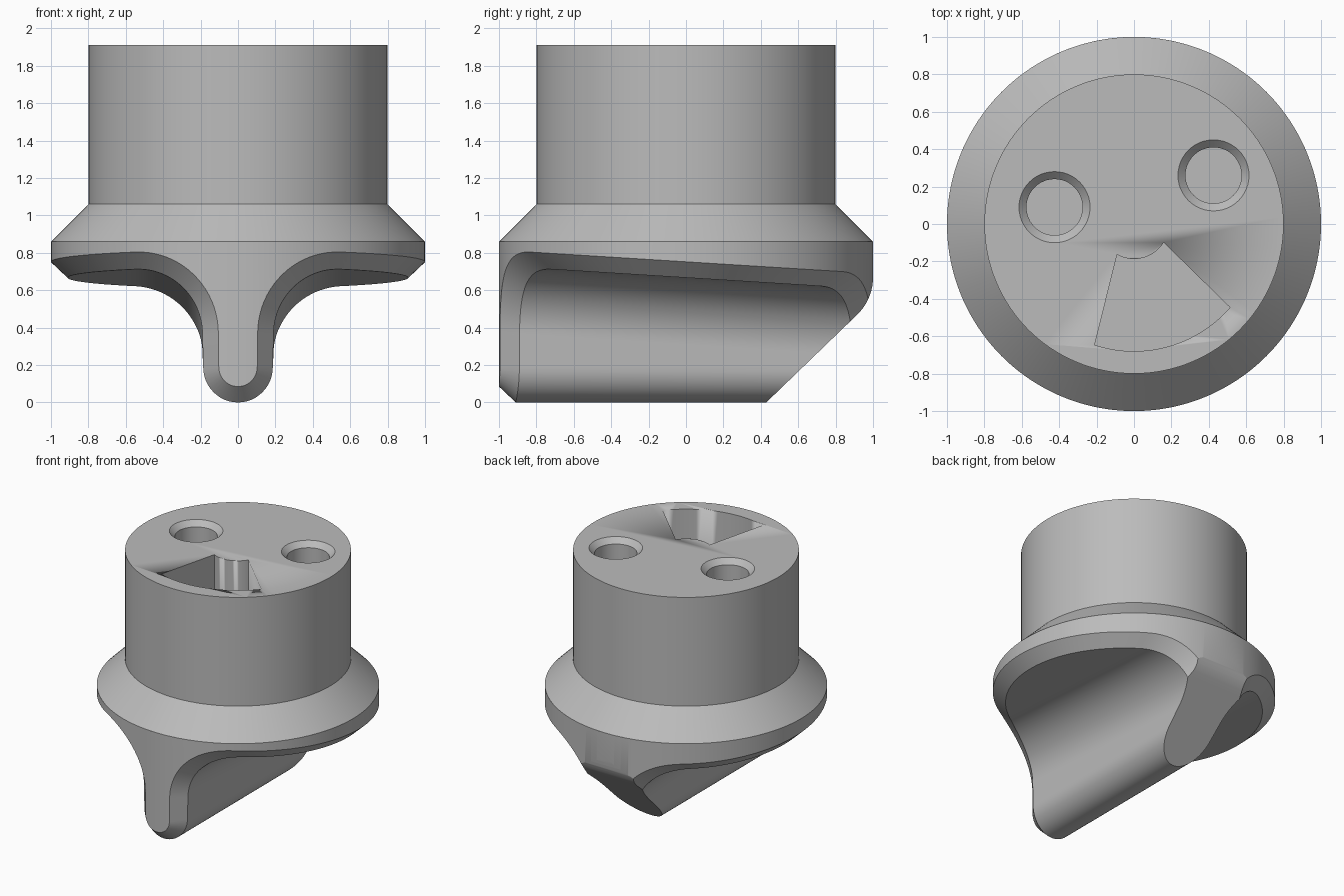
import bpy, bmesh
from math import sin, cos, asin, sqrt, pi, radians
from mathutils import Vector

if "Cube" in bpy.data.objects:
    bpy.data.objects.remove(bpy.data.objects["Cube"])

grey = bpy.data.materials.new("satin_grey")
grey.use_nodes = True
grey.diffuse_color = (0.5, 0.5, 0.5, 1)
grey.node_tree.nodes["Principled BSDF"].inputs["Base Color"].default_value = (0.5, 0.5, 0.5, 1)


def finish(bm, name, smooth=True):
    bmesh.ops.recalc_face_normals(bm, faces=bm.faces)
    mesh = bpy.data.meshes.new(name)
    bm.to_mesh(mesh)
    bm.free()
    mesh.materials.append(grey)
    ob = bpy.data.objects.new(name, mesh)
    bpy.context.collection.objects.link(ob)
    if smooth:
        bpy.ops.object.select_all(action='DESELECT')
        ob.select_set(True)
        bpy.context.view_layer.objects.active = ob
        bpy.ops.object.shade_smooth_by_angle(angle=radians(25))
    return ob


def stack(loops, name, smooth=True):
    """Closed solid from a stack of matching point loops."""
    bm = bmesh.new()
    rings = [[bm.verts.new(p) for p in loop] for loop in loops]
    n = len(rings[0])
    for a, b in zip(rings, rings[1:]):
        for i in range(n):
            bm.faces.new((a[i], a[(i + 1) % n], b[(i + 1) % n], b[i]))
    bm.faces.new(rings[0])
    bm.faces.new(rings[-1])
    return finish(bm, name, smooth)


def circle(r, z, x=0, y=0, n=128):
    return [(x + r * cos(2 * pi * i / n), y + r * sin(2 * pi * i / n), z) for i in range(n)]


# Grip: half section as (x, z, follows the tilted shelf)
def half_section(inset, radius):
    w, fx, shelf = 0.19 - inset, 0.55, 0.667 + inset
    fr = fx - w
    pts = [(w * 0.98 * sin(a), 0.19 - w * cos(a), 0)
           for a in (pi / 2 * i / 12 for i in range(13))]
    pts += [(fx - fr * cos(a), shelf - fr + fr * sin(a), 1)
            for a in (pi / 2 * i / 20 for i in range(21))]
    start = asin(fx / radius)
    pts += [(radius * sin(start + (pi / 2 - start) * i / 24), shelf, 1) for i in range(1, 25)]
    return pts


def full_section(inset, radius):
    half = half_section(inset, radius)
    return [(-x, z, t) for x, z, t in reversed(half[1:])] + half


def on_wall(point, radius, side):
    x, z, tilted = point
    y = side * sqrt(max(0, radius ** 2 - x * x))
    return Vector((x, y, z - 0.0625 * y * tilted))


bm = bmesh.new()
rows = []
for inner, outer in zip(full_section(0, 0.91), full_section(0.085, 1.0)):
    a_f, a_b = on_wall(inner, 0.91, -1), on_wall(inner, 0.91, 1)
    b_f, b_b = on_wall(outer, 1.0, -1), on_wall(outer, 1.0, 1)
    t_f, t_b = Vector((b_f.x, b_f.y, 0.86)), Vector((b_b.x, b_b.y, 0.86))
    rows.append([bm.verts.new(p) for p in (t_f, b_f, a_f, a_b, b_b, t_b)])
for p, q in zip(rows, rows[1:]):
    for j in range(6):
        k = (j + 1) % 6
        bm.faces.new((p[j], p[k], q[k], q[j]))
bmesh.ops.remove_doubles(bm, verts=bm.verts, dist=0.0001)

# Sloping back of the grip, rounded into the upright wall
for i in range(1, 9):
    a = radians(46) * i / 8
    normal = Vector((0, cos(a), -sin(a)))
    bmesh.ops.bisect_plane(bm, geom=bm.verts[:] + bm.edges[:] + bm.faces[:], dist=0.00001,
                           plane_co=Vector((0, 0.72, 0.67)) + normal * 0.28,
                           plane_no=normal, clear_outer=True)
    rim = [e for e in bm.edges if e.is_boundary]
    if rim:
        bmesh.ops.holes_fill(bm, edges=rim, sides=0)
finish(bm, "grip")

# Shaft with conical collar
shaft = stack([circle(1, 0.86), circle(0.8, 1.06), circle(0.8, 1.91)], "shaft_and_collar")


def cut(cutter):
    cutter.hide_render = True
    cutter.hide_viewport = True
    mod = shaft.modifiers.new(cutter.name, 'BOOLEAN')
    mod.operation = 'DIFFERENCE'
    mod.solver = 'EXACT'
    mod.object = cutter


# Countersunk screw holes
for side, x, y in (("right", -0.425, 0.09), ("left", 0.425, 0.26)):
    cut(stack([circle(0.15, 1.4, x, y, 48), circle(0.15, 1.87, x, y, 48),
               circle(0.19, 1.91, x, y, 48), circle(0.19, 2.0, x, y, 48)],
              side + "_hole_cutter"))


# Fan-shaped socket
def arc(r, start, end, n=20):
    angles = [radians(start + (end - start) * i / n) for i in range(n + 1)]
    return [(r * cos(a), r * sin(a)) for a in angles]


fan = arc(0.68, 252, 319) + arc(0.187, 328, 241)
cut(stack([[(x, y, z) for x, y in fan] for z in (1.4, 2.0)], "socket_cutter"))
